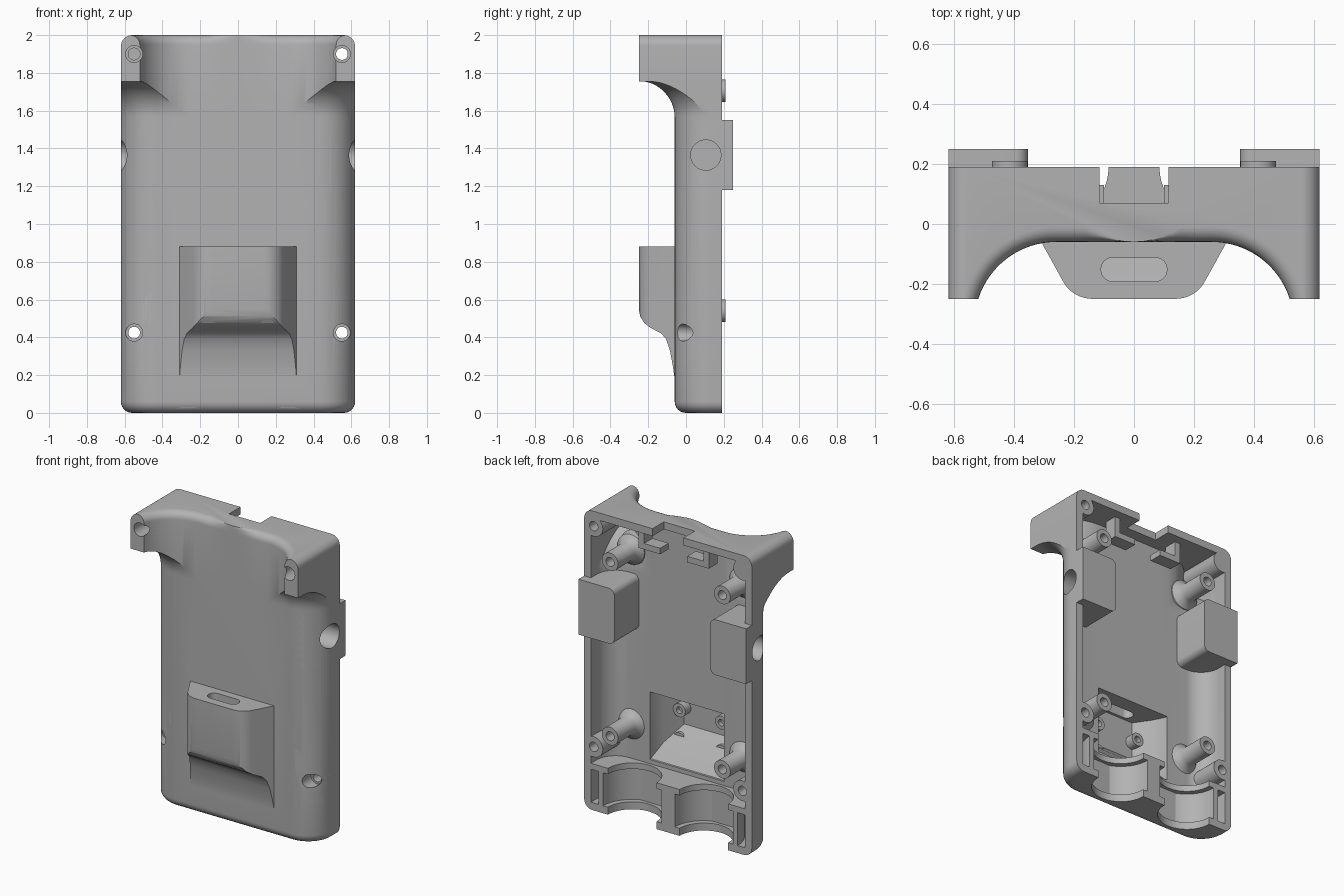
import bpy, bmesh
from math import sin, cos, pi, asin, sqrt

cube = bpy.data.objects.get("Cube")
if cube:
    bpy.data.objects.remove(cube)

grey = bpy.data.materials.new("plain_grey")
grey.use_nodes = True
grey.diffuse_color = (0.45, 0.45, 0.45, 1)
grey.node_tree.nodes["Principled BSDF"].inputs["Base Color"].default_value = (0.45, 0.45, 0.45, 1)

WALL = 0.05
BACK = 0.19


def loft(name, rings):
    """Closed solid through rings with equal point counts."""
    bm = bmesh.new()
    rows = [[bm.verts.new(p) for p in r] for r in rings]
    n = len(rows[0])
    for a, b in zip(rows, rows[1:]):
        for i in range(n):
            j = (i + 1) % n
            bm.faces.new((a[i], a[j], b[j], b[i]))
    bm.faces.new(rows[0][::-1])
    bm.faces.new(rows[-1])
    bmesh.ops.recalc_face_normals(bm, faces=bm.faces)
    me = bpy.data.meshes.new(name)
    bm.to_mesh(me)
    bm.free()
    me.materials.append(grey)
    ob = bpy.data.objects.new(name, me)
    bpy.context.collection.objects.link(ob)
    return ob


def place(axis, a, b, h):
    return {"x": (h, a, b), "y": (a, h, b), "z": (a, b, h)}[axis]


def prism(name, axis, pts, lo, hi):
    return loft(name, [[place(axis, a, b, h) for a, b in pts] for h in (lo, hi)])


def circle(a, b, r, n=32):
    return [(a + r * cos(2 * pi * i / n), b + r * sin(2 * pi * i / n)) for i in range(n)]


def rounded(a0, a1, b0, b1, r, n=8):
    pts = []
    corners = ((a1 - r, b1 - r), (a0 + r, b1 - r), (a0 + r, b0 + r), (a1 - r, b0 + r))
    for q, (a, b) in enumerate(corners):
        for i in range(n + 1):
            t = pi / 2 * (q + i / n)
            pts.append((a + r * cos(t), b + r * sin(t)))
    return pts


def box(name, x0, x1, y0, y1, z0, z1):
    return prism(name, "z", [(x0, y0), (x1, y0), (x1, y1), (x0, y1)], z0, z1)


def boolean(ob, other, op, keep=False):
    mod = ob.modifiers.new("bool", "BOOLEAN")
    mod.operation = op
    mod.solver = "EXACT"
    mod.object = other
    bpy.context.view_layer.update()
    dg = bpy.context.evaluated_depsgraph_get()
    me = bpy.data.meshes.new_from_object(ob.evaluated_get(dg))
    ob.modifiers.clear()
    ob.data = me
    if not keep:
        bpy.data.objects.remove(other)
    return ob


def unite(name, parts):
    first = parts[0]
    for p in parts[1:]:
        boolean(first, p, "UNION")
    first.name = name
    return first


def duplicate(ob):
    new = bpy.data.objects.new(ob.name + "_copy", ob.data.copy())
    bpy.context.collection.objects.link(new)
    return new


def body_ring(d, z, back=BACK, n=14):
    """Plan outline with large rounded front corners, offset outward by d."""
    right = [(0.43 + (0.19 + d) * sin(pi / 2 * i / n), 0.13 - (0.19 + d) * cos(pi / 2 * i / n))
             for i in range(n + 1)] + [(0.62 + d, back)]
    return [(-x, y, z) for x, y in right[::-1]] + [(x, y, z) for x, y in right]


def head_ring(t, e, z, back, n=16):
    """Plan outline of the horned top with its concave front, inset by t."""
    r = 0.273 + t + e
    a0 = asin((0.083 + t) / r)
    right = []
    for i in range(9):
        x = 0.26 * i / 8
        right.append((x, -0.06 + t + e * min(1, (x / 0.16) ** 2)))
    for i in range(1, n + 1):
        a = pi / 2 + (a0 - pi / 2) * i / n
        right.append((0.26 + r * cos(a), -0.333 + r * sin(a)))
    right += [(0.7, -0.25 + t), (0.7, back)]
    return [(-x, y, z) for x, y in right[:0:-1]] + [(x, y, z) for x, y in right]


def head(name, t, back):
    """Top part: concave front, filleted underside, rounded upper corners."""
    rings = [head_ring(t, 0, 1.5, back)]
    if t == 0:
        for i in range(7):
            a = pi / 2 * i / 6
            rings.append(head_ring(t, 0.05 * (1 - cos(a)), 1.95 + 0.05 * sin(a), back))
        rings.append(head_ring(t, 0.05, 2.05, back))
    else:
        rings.append(head_ring(t, 0, 2.05, back))
    ob = loft(name, rings)
    r = 0.19 + t
    under = []
    for i in range(13):
        a = pi / 2 * i / 12
        under.append(body_ring(r * (1 - cos(a)) - t, 1.565 + r * sin(a), back))
    under += [body_ring(0.7, 1.566 + r, back), body_ring(0.7, 2.1, back)]
    boolean(ob, loft("under", under), "INTERSECT")
    boolean(ob, prism("rim", "y", rounded(t - 0.62, 0.62 - t, 1, 2 - t, 0.06), -1, 1), "INTERSECT")
    return ob


# Outer solid: body with rounded bottom, horned top, front bump
rings = [body_ring(-0.06 * (1 - sin(pi / 2 * i / 6)), 0.06 * (1 - cos(pi / 2 * i / 6))) for i in range(7)]
body = loft("case_shell", rings + [body_ring(0, 1.6)])
arc = [(0.14 + 0.11 * sin(a), -0.14 - 0.11 * cos(a)) for a in [pi / 3 * i / 8 for i in range(9)]]
plan = arc + [(0.31, -0.06), (0.31, -0.03)]
bump = prism("bump", "z", [(-x, y) for x, y in plan[::-1]] + plan, 0.1, 0.88)
side = [(-0.02, 0.9), (-0.3, 0.9), (-0.25, 0.55), (-0.242, 0.51), (-0.22, 0.475), (-0.19, 0.452),
        (-0.13, 0.42), (-0.105, 0.39), (-0.085, 0.33), (-0.07, 0.25), (-0.06, 0.18), (-0.02, 0.18)]
boolean(bump, prism("bump_side", "x", side, -0.5, 0.5), "INTERSECT")
shell = unite("case_shell", [body, head("head", 0, BACK), bump])

# Volume that limits the inner fittings
clip = duplicate(shell)
boolean(clip, box("slab", -0.62, 0.62, 0.18, 0.3, 0.06, 1.94), "UNION")

# Hollow inside, bump pocket, port slot and top notch
boolean(shell, loft("cavity", [body_ring(-WALL, z, 0.4) for z in (WALL, 1.62)]), "DIFFERENCE")
boolean(shell, head("head_cavity", WALL, 0.4), "DIFFERENCE")
pocket = []
for y, x, z0, z1 in ((0.03, 0.275, 0.33, 0.79), (-0.02, 0.275, 0.34, 0.79),
                     (-0.1, 0.235, 0.43, 0.79), (-0.21, 0.16, 0.53, 0.79)):
    pocket.append([(-x, y, z0), (x, y, z0), (x, y, z1), (-x, y, z1)])
boolean(shell, loft("pocket", pocket), "DIFFERENCE")
boolean(shell, prism("slot", "z", rounded(-0.11, 0.11, -0.192, -0.112, 0.039), 0.7, 1), "DIFFERENCE")
boolean(shell, box("notch", -0.115, 0.115, 0.07, 0.3, 1.9, 2.1), "DIFFERENCE")

# Inner fittings
SIDES = (-1, 1)
SCREWS = [(s * 0.55, z) for s in SIDES for z in (0.425, 1.9)]
POSTS = [(s * 0.415, z) for s in SIDES for z in (0.54, 1.705)]
STUDS = [(s * 0.155, z) for s in SIDES for z in (0.45, 0.645)]

bosses = unite("screw_bosses", [prism("boss", "y", circle(x, z, 0.068), -0.24, BACK) for x, z in SCREWS])
parts = []
for x, z in POSTS:
    parts.append(loft("post", [[(a, y, b) for a, b in circle(x, z, r)] for y, r in
                               ((-0.058, 0.11), (-0.01, 0.1), (0.01, 0.075), (0.04, 0.06), (0.21, 0.06))]))
standoffs = unite("board_standoffs", parts)
studs = unite("pocket_studs", [prism("stud", "y", circle(x, z, 0.045), -0.235, -0.15) for x, z in STUDS])
pods = unite("side_pods", [prism("pod", "y", rounded(min(s * 0.355, s * 0.75), max(s * 0.355, s * 0.75),
                                                   1.18, 1.55, 0.04), -0.05, 0.25) for s in SIDES])

# Twin half-round cradles at the bottom
parts = [box("divider", -0.045, 0.045, -0.03, BACK, 0.02, 0.3),
         box("cross_wall", -0.6, 0.6, -0.03, BACK, 0.27, 0.31)]
for s in SIDES:
    half = [(s * 0.265 + 0.25 * cos(pi + pi * i / 24), BACK + 0.245 * sin(pi + pi * i / 24)) for i in range(25)]
    parts.append(prism("cradle", "z", half, 0.02, 0.29))
cradles = unite("bottom_cradles", parts)

# Ledges beside the top notch
parts = []
for s in SIDES:
    parts += [box("ledge", *sorted((s * 0.1, s * 0.26)), 0.04, 0.13, 1.81, 1.85),
              box("hanger", *sorted((s * 0.22, s * 0.26)), 0.04, 0.13, 1.81, 1.96)]
ledges = unite("notch_ledges", parts)

fittings = [bosses, standoffs, studs, pods, cradles, ledges]
for ob in fittings:
    boolean(ob, clip, "INTERSECT", keep=True)
bpy.data.objects.remove(clip)


def drill(targets, cutter):
    for ob in targets:
        boolean(ob, cutter, "DIFFERENCE", keep=True)
    bpy.data.objects.remove(cutter)


# Screw holes, post holes, side sockets and cradle bores
for x, z in SCREWS:
    drill([shell, bosses], prism("bore", "y", circle(x, z, 0.045), -0.5, 0.05))
    drill([shell, bosses], prism("hole", "y", circle(x, z, 0.031), -0.5, 0.5))
for x, z in POSTS:
    drill([standoffs], prism("hole", "y", circle(x, z, 0.03), 0.05, 0.5))
for x, z in STUDS:
    drill([studs], prism("hole", "y", circle(x, z, 0.022), -0.18, 0))
for s in SIDES:
    drill([shell, pods], prism("socket", "x", circle(0.105, 1.365, 0.08, 48), *sorted((s * 0.45, s * 0.8))))
    drill([shell, cradles], prism("bore", "z", circle(s * 0.265, BACK, 0.18, 48), -0.1, 0.4))
    drill([cradles], prism("bore", "z", circle(s * 0.265, BACK, 0.215, 48), 0.05, 0.27))

# Smooth shading with sharp edges
for ob in [shell] + fittings:
    bpy.ops.object.select_all(action="DESELECT")
    ob.select_set(True)
    bpy.context.view_layer.objects.active = ob
    bpy.ops.object.shade_smooth_by_angle(angle=0.5)
